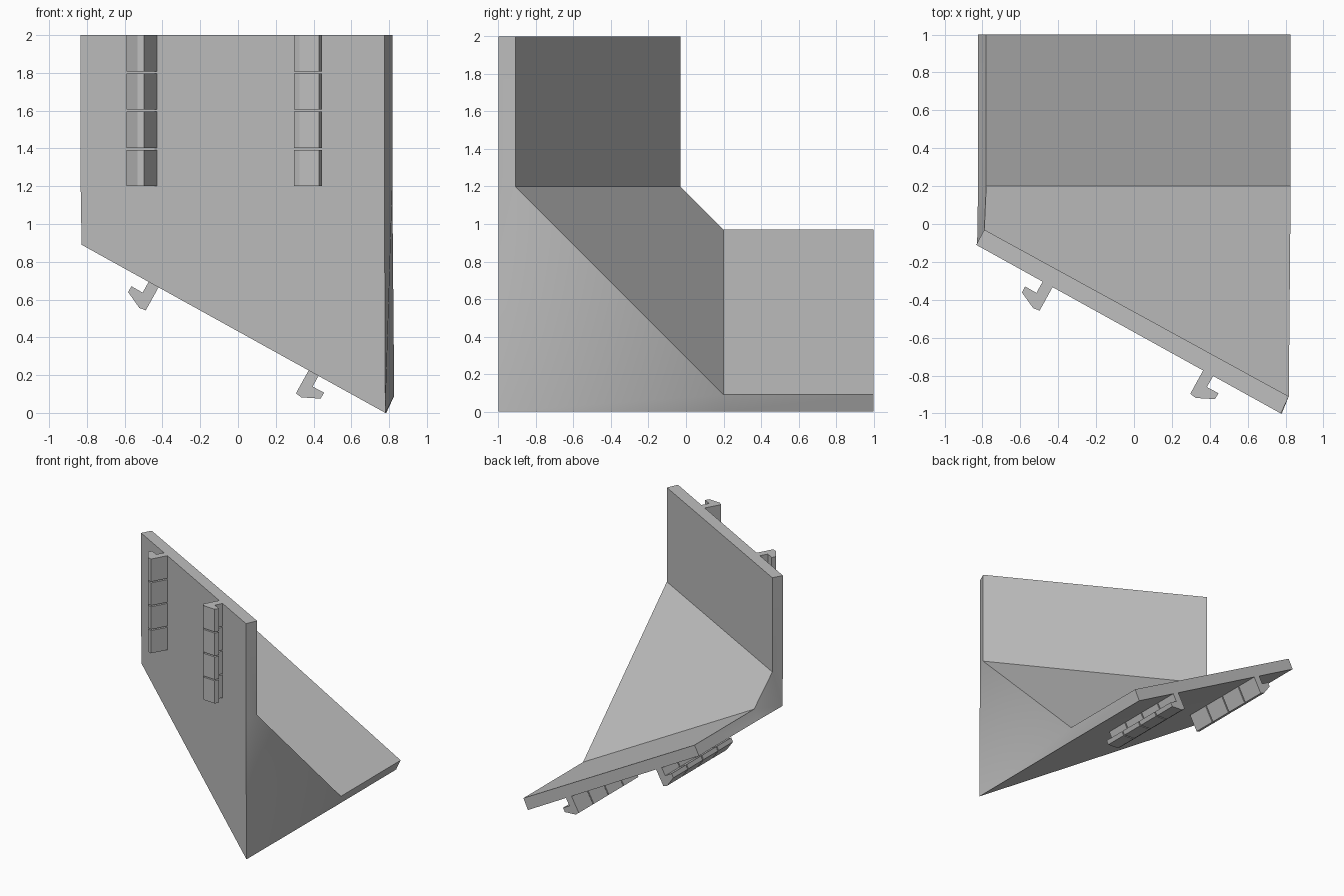
import bpy
import bmesh
from mathutils import Vector

cube = bpy.data.objects.get("Cube")
if cube:
    bpy.data.objects.remove(cube, do_unlink=True)

grey = bpy.data.materials.new("plain grey")
grey.use_nodes = True
COLOUR = (0.52, 0.52, 0.52, 1)
grey.diffuse_color = COLOUR
grey.node_tree.nodes["Principled BSDF"].inputs["Base Color"].default_value = COLOUR


def place(x, depth, along, leaf):
    """The two leaves mirror each other by swapping depth and run direction."""
    if leaf == "upright":
        return Vector((x - 0.005, depth - 1, along))
    return Vector((x + 0.005, along - 1, depth))


def finish(bm, name, smooth=False):
    bmesh.ops.recalc_face_normals(bm, faces=bm.faces)
    mesh = bpy.data.meshes.new(name)
    bm.to_mesh(mesh)
    bm.free()
    mesh.materials.append(grey)
    obj = bpy.data.objects.new(name, mesh)
    bpy.context.collection.objects.link(obj)
    if smooth:
        bpy.ops.object.select_all(action="DESELECT")
        obj.select_set(True)
        bpy.context.view_layer.objects.active = obj
        bpy.ops.object.shade_smooth_by_angle()
    return obj


END, BEND = 2.0, 1.2


# Folded panel: two slanted leaves joined by a sloping gusset
def folded_panel():
    bm = bmesh.new()

    def chains(x_out, d_out, x_in, d_in):
        stations = [("upright", END), ("upright", BEND), ("floor", BEND), ("floor", END)]
        outer = [bm.verts.new(place(x_out, d_out, t, leaf)) for leaf, t in stations]
        inner = [bm.verts.new(place(x_in, d_in, t, leaf)) for leaf, t in stations]
        corner = bm.verts.new((x_out, d_out - 1, d_out))
        outer.insert(2, corner)
        return outer, inner

    sides = [chains(-0.828, 0.89, -0.785, 0.97), chains(0.78, 0, 0.822, 0.09)]
    (left_out, left_in), (right_out, right_in) = sides

    # Broad outer and inner faces
    for a, b in ((left_out, right_out), (left_in, right_in)):
        for i in range(len(a) - 1):
            bm.faces.new((a[i], a[i + 1], b[i + 1], b[i]))
    # Free ends of the leaves
    for i in (0, -1):
        bm.faces.new((left_out[i], left_in[i], right_in[i], right_out[i]))
    # Side edges and the triangular sides of the gusset
    for o, n in sides:
        bm.faces.new((o[0], o[1], n[1], n[0]))
        bm.faces.new((o[1], o[2], n[1]))
        bm.faces.new((n[1], o[2], n[2]))
        bm.faces.new((o[2], o[3], n[2]))
        bm.faces.new((o[3], o[4], n[3], n[2]))
    return finish(bm, "folded_panel", smooth=True)


# Hooked rail, cut into short segments; profile is (foot direction, outward)
HOOK = [(0, -0.01), (0, 0.141), (0.036, 0.146), (0.128, 0.102),
        (0.129, 0.066), (0.06, 0.067), (0.06, -0.01)]
RUN = Vector((0.875, -0.484))
OUT = Vector((-0.484, -0.875))
SEGMENTS, GAP = 4, 0.01


def hooked_rail(name, leaf, root, foot):
    bm = bmesh.new()
    pitch = (END - BEND + GAP) / SEGMENTS
    for i in range(SEGMENTS):
        start = BEND + i * pitch
        rings = []
        for along in (start, start + pitch - GAP):
            points = [root + RUN * foot * f + OUT * n for f, n in HOOK]
            rings.append([bm.verts.new(place(p.x, p.y, along, leaf)) for p in points])
        low, high = rings
        bm.faces.new(low)
        bm.faces.new(high)
        for k in range(len(HOOK)):
            j = (k + 1) % len(HOOK)
            bm.faces.new((low[k], low[j], high[j], high[k]))
    return finish(bm, name)


folded_panel()
for leaf in ("upright", "floor"):
    hooked_rail(leaf + "_right_rail", leaf, Vector((-0.425, 0.666)), -1)
    hooked_rail(leaf + "_left_rail", leaf, Vector((0.37, 0.227)), 1)
